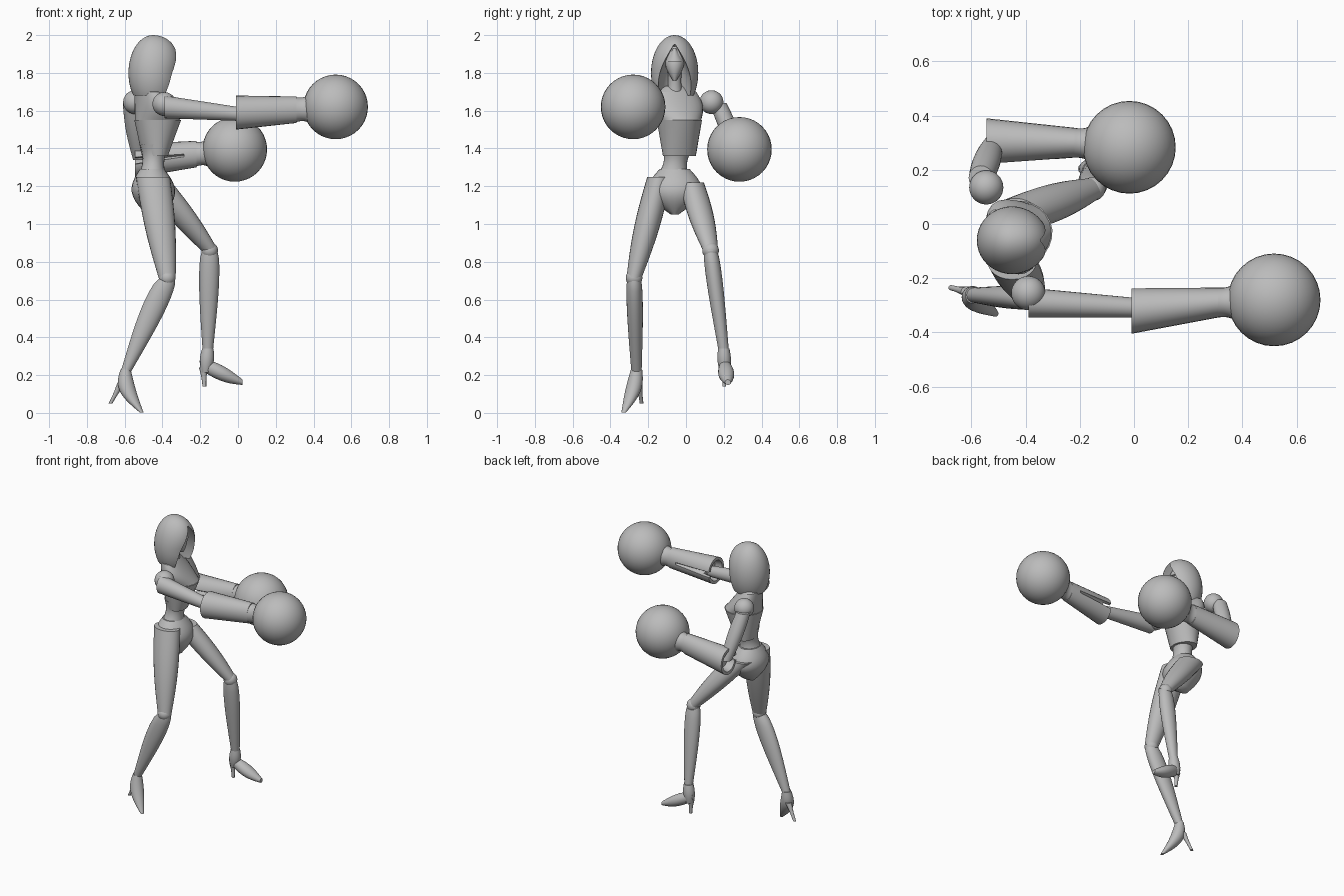
import bpy
import bmesh
from math import sin, cos, pi, radians
from mathutils import Vector

cube = bpy.data.objects.get("Cube")
if cube:
    bpy.data.objects.remove(cube)

grey = bpy.data.materials.new("plain grey")
grey.use_nodes = True
tone = (.5, .5, .5, 1)
grey.diffuse_color = tone
grey.node_tree.nodes["Principled BSDF"].inputs["Base Color"].default_value = tone


def smooth(ob):
    bpy.ops.object.select_all(action='DESELECT')
    ob.select_set(True)
    bpy.context.view_layer.objects.active = ob
    bpy.ops.object.shade_smooth_by_angle(angle=radians(40))


def finish(bm, name):
    bmesh.ops.recalc_face_normals(bm, faces=bm.faces)
    mesh = bpy.data.meshes.new(name)
    bm.to_mesh(mesh)
    bm.free()
    mesh.materials.append(grey)
    ob = bpy.data.objects.new(name, mesh)
    bpy.context.collection.objects.link(ob)
    smooth(ob)
    return ob


def tube(name, start, end, first, last, bulge=(0, 0), bow=(0, 0, 0),
         skew=1, upright=True, yaw=0, sides=24, steps=14):
    """Capped loft of ellipses from start to end: half widths go from first to
    last and swell by bulge; the path bends by bow; skew below 1 swells early."""
    start, end, bow = Vector(start), Vector(end), Vector(bow)
    first, last, bulge = Vector(first), Vector(last), Vector(bulge)
    turn = radians(yaw)
    bm = bmesh.new()
    rings = []
    for i in range(steps + 1):
        t = i / steps
        swell = sin(pi * t ** skew)
        center = start.lerp(end, t) + bow * swell
        half = first.lerp(last, t) + bulge * swell
        ring = []
        for k in range(sides):
            angle = k * 2 * pi / sides
            u, v = half.x * cos(angle), half.y * sin(angle)
            if upright:
                offset = Vector((u * cos(turn) - v * sin(turn), u * sin(turn) + v * cos(turn), 0))
            else:
                offset = Vector((0, u, v))
            ring.append(bm.verts.new(center + offset))
        rings.append(ring)
    for low, high in zip(rings, rings[1:]):
        for k in range(sides):
            n = (k + 1) % sides
            bm.faces.new((low[k], low[n], high[n], high[k]))
    bm.faces.new(rings[0])
    bm.faces.new(rings[-1])
    return finish(bm, name)


def ball(name, center, radius):
    bm = bmesh.new()
    bmesh.ops.create_uvsphere(bm, u_segments=32, v_segments=20, radius=radius)
    bmesh.ops.translate(bm, verts=bm.verts, vec=center)
    return finish(bm, name)


def cut(target, cutter):
    mod = target.modifiers.new("cut", 'BOOLEAN')
    mod.operation, mod.object, mod.solver = 'DIFFERENCE', cutter, 'EXACT'
    bpy.context.view_layer.objects.active = target
    bpy.ops.object.modifier_apply(modifier=mod.name)
    bpy.data.objects.remove(cutter)
    smooth(target)


def make_hood():
    """Egg with a jutting brow, sliced flat below and opened in front."""
    bm = bmesh.new()
    bmesh.ops.create_uvsphere(bm, u_segments=40, v_segments=28, radius=1)
    bmesh.ops.scale(bm, verts=bm.verts, vec=(.13, .125, .2))
    for v in bm.verts:
        if v.co.x > 0 and v.co.z > 0:
            v.co.x *= 1 + 1.5 * v.co.z
    cut_plane = bmesh.ops.bisect_plane(
        bm, geom=bm.verts[:] + bm.edges[:] + bm.faces[:],
        plane_co=(0, 0, -.12), plane_no=(0, 0, -1), clear_outer=True)
    rim = [e for e in cut_plane["geom_cut"] if isinstance(e, bmesh.types.BMEdge)]
    bmesh.ops.edgeloop_fill(bm, edges=rim)
    bmesh.ops.translate(bm, verts=bm.verts, vec=(-.45, -.06, 1.8))
    hood = finish(bm, "hood")
    cut(hood, tube("face_opening", (-.31, -.06, 1.6), (-.31, -.06, 1.95),
                   first=(.18, .08), last=(.16, .004), bulge=(0, .045)))


# Head
make_hood()
tube("face", (-.4, -.06, 1.76), (-.43, -.06, 1.94),
     first=(.02, .01), last=(.03, .03), bulge=(.03, .03))
tube("brow_mask", (-.41, -.06, 1.86), (-.41, -.06, 1.93), first=(.06, .05), last=(.03, .01))
tube("neck", (-.46, -.06, 1.65), (-.44, -.06, 1.83), first=(.05, .05), last=(.04, .04),
     bulge=(-.01, -.01))

# Torso, its chest turned toward the rear arm
twist = 21
bust = Vector((-.425, -.035, 1.55))
collar = Vector((-.475, -.06, 1.7))
tube("bodice", (-.44, -.035, 1.36), bust, first=(.065, .09), last=(.125, .12), yaw=twist)
tube("chest", bust, collar, first=(.12, .115), last=(.06, .12), bulge=(0, .025), yaw=twist)
tube("collar", collar, (-.47, -.06, 1.73), first=(.06, .12), last=(.03, .05), yaw=twist)
tube("waist", (-.455, -.07, 1.25), (-.44, -.04, 1.42), first=(.075, .085), last=(.08, .09),
     bulge=(-.02, -.025))
tube("pelvis", (-.44, -.06, 1.05), (-.455, -.06, 1.29), first=(.045, .02), last=(.065, .08),
     bulge=(.06, .09))


# Arms: ball shoulder, upper arm, hollow forearm with an inner slot, round glove
def forearm_and_glove(side, elbow, wrist, glove):
    elbow, wrist, glove = Vector(elbow), Vector(wrist), Vector(glove)
    inward = Vector((0, .08 if side == "right" else -.08, 0))
    arm = tube(side + "_forearm", elbow, wrist, first=(.085, .09), last=(.055, .07),
               upright=False)
    cut(arm, tube("socket", elbow.lerp(wrist, -.1), elbow.lerp(wrist, .15),
                  first=(.07, .075), last=(.06, .06), upright=False))
    cut(arm, tube("slot", elbow.lerp(wrist, -.1) + inward, elbow.lerp(wrist, .8) + inward,
                  first=(.03, .02), last=(.03, .01), upright=False, sides=8))
    tube(side + "_cuff", wrist, wrist.lerp(glove, .5), first=(.055, .065), last=(.11, .11),
         bulge=(-.02, -.02), upright=False)
    ball(side + "_glove", glove, .171)


shoulder_size = .063
ball("right_shoulder", (-.39, -.255, 1.635), shoulder_size)
tube("right_upper_arm", (-.39, -.29, 1.62), (.03, -.31, 1.58),
     first=(.055, .06), last=(.035, .035), upright=False)
forearm_and_glove("right", (-.01, -.32, 1.59), (.31, -.29, 1.605), (.517, -.28, 1.62))

ball("left_shoulder", (-.545, .135, 1.645), shoulder_size)
tube("left_upper_arm", (-.565, .17, 1.64), (-.52, .295, 1.34),
     first=(.045, .045), last=(.035, .035), bulge=(.01, .01))
forearm_and_glove("left", (-.545, .305, 1.335), (-.22, .3, 1.37), (-.017, .283, 1.395))


# Legs: tapered thigh and shin meeting at a ball knee
def leg(side, hip, knee, ankle, calf):
    tube(side + "_thigh", hip, knee, first=(.09, .065), last=(.045, .04), bulge=(.013, .015))
    ball(side + "_knee", knee, .044)
    tube(side + "_shin", knee, ankle, first=(.04, .035), last=(.027, .027),
         bulge=(calf, .01), skew=.6)


def heel(side, top, tip):
    tube(side + "_heel", top, tip, first=(.024, .02), last=(.01, .01),
         bulge=(-.003, -.003), sides=12)


leg("right", hip=(-.45, -.14, 1.25), knee=(-.375, -.275, .715), ankle=(-.595, -.262, .215),
    calf=.03)
tube("right_shoe", (-.595, -.262, .23), (-.51, -.33, .002), first=(.027, .03),
     last=(.01, .012), bulge=(.025, .02), bow=(-.03, .015, 0))
heel("right", (-.615, -.25, .16), (-.675, -.235, .05))

leg("left", hip=(-.44, .03, 1.22), knee=(-.15, .13, .86), ankle=(-.16, .2, .325), calf=.017)
tube("left_ankle", (-.16, .2, .34), (-.17, .205, .215), first=(.03, .03), last=(.025, .025),
     bulge=(.01, .008))
tube("left_shoe", (-.2, .203, .26), (.025, .222, .162), first=(.015, .03), last=(.015, .014),
     bulge=(.027, .02), upright=False)
heel("left", (-.183, .204, .24), (-.178, .202, .14))
